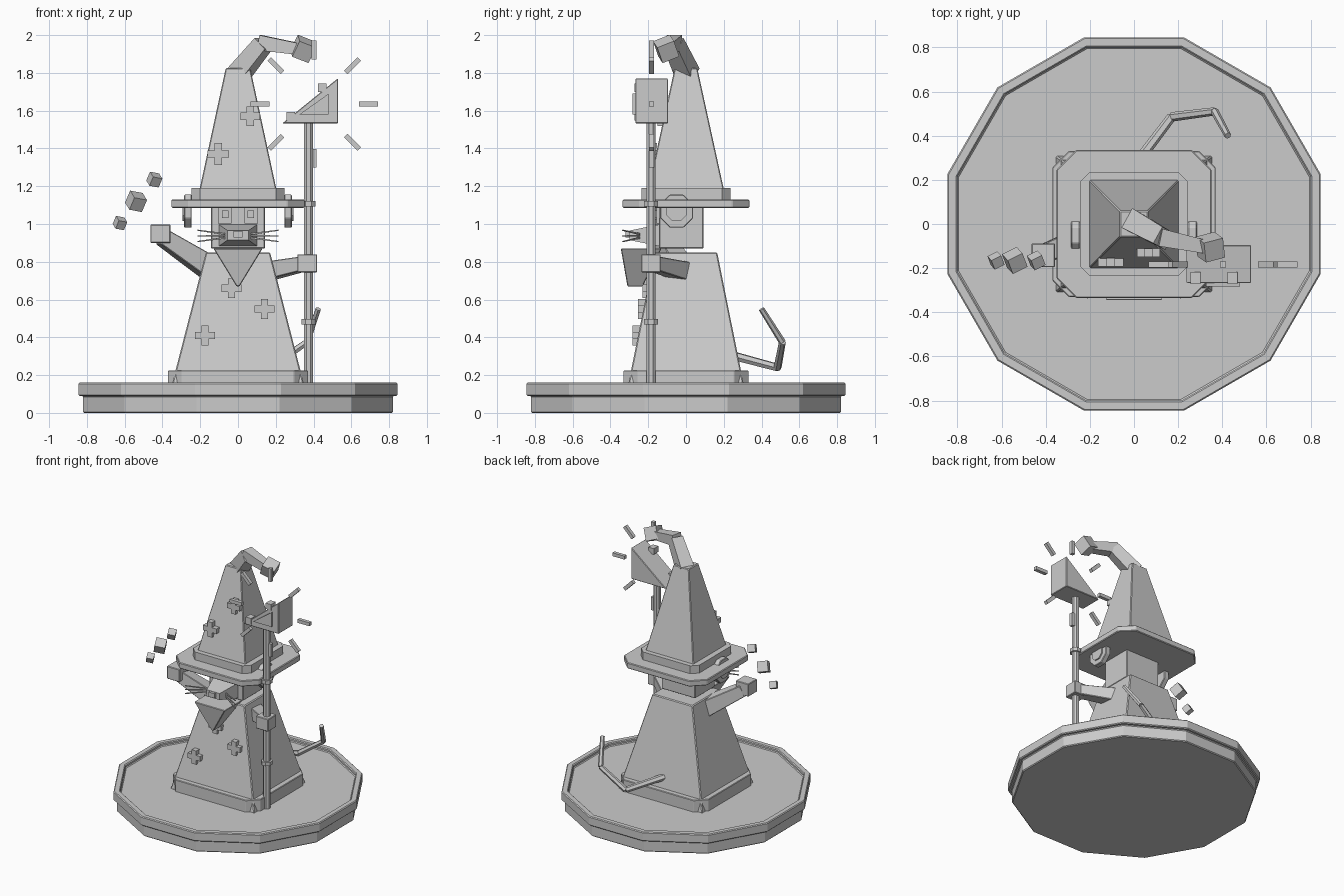
import bpy, bmesh, math
from mathutils import Vector, Matrix

if "Cube" in bpy.data.objects:
    bpy.data.objects.remove(bpy.data.objects["Cube"])

grey = bpy.data.materials.new("plain_grey")
grey.diffuse_color = (0.6, 0.6, 0.6, 1)
grey.use_nodes = True
grey.node_tree.nodes["Principled BSDF"].inputs["Base Color"].default_value = grey.diffuse_color


def finish(name, bm, bevel=0.0):
    bmesh.ops.recalc_face_normals(bm, faces=bm.faces)
    me = bpy.data.meshes.new(name)
    bm.to_mesh(me)
    bm.free()
    me.materials.append(grey)
    ob = bpy.data.objects.new(name, me)
    bpy.context.collection.objects.link(ob)
    if bevel:
        m = ob.modifiers.new("edge", 'BEVEL')
        m.width, m.segments, m.limit_method = bevel, 1, 'ANGLE'
    return ob


def loft(name, rings, bevel=0.0):
    """Solid through equal-length rings of points, capped at both ends."""
    bm = bmesh.new()
    vs = [[bm.verts.new(p) for p in r] for r in rings]
    n = len(vs[0])
    for a, b in zip(vs, vs[1:]):
        for i in range(n):
            j = (i + 1) % n
            bm.faces.new((a[i], a[j], b[j], b[i]))
    bm.faces.new(vs[0][::-1])
    bm.faces.new(vs[-1])
    return finish(name, bm, bevel)


def rect(x, y, z, c=0.0):
    """Rectangle ring at height z, with chamfered corners when c > 0."""
    if not c:
        return [(-x, -y, z), (x, -y, z), (x, y, z), (-x, y, z)]
    return [(c - x, -y, z), (x - c, -y, z), (x, c - y, z), (x, y - c, z),
            (x - c, y, z), (c - x, y, z), (-x, y - c, z), (-x, c - y, z)]


def box(name, centre, size, rot=None, bevel=0.0):
    bm = bmesh.new()
    m = Matrix.Translation(centre) @ (rot or Matrix()) @ Matrix.Diagonal((*size, 1))
    bmesh.ops.create_cube(bm, size=1, matrix=m)
    return finish(name, bm, bevel)


def beam(name, p, q, w0, w1, sides=4, bevel=0.0):
    """Tapered prism from p to q; w0 and w1 are the widths across flats."""
    p, q = Vector(p), Vector(q)
    d = q - p
    k = 1 / (2 * math.cos(math.pi / sides))
    bm = bmesh.new()
    turn = d.to_track_quat('Z', 'Y').to_matrix().to_4x4()
    m = Matrix.Translation((p + q) / 2) @ turn @ Matrix.Rotation(math.pi / sides, 4, 'Z')
    bmesh.ops.create_cone(bm, cap_ends=True, segments=sides, radius1=w0 * k,
                          radius2=w1 * k, depth=d.length, matrix=m)
    return finish(name, bm, bevel)


def dodecagon(apothem, z):
    r = apothem / math.cos(math.pi / 12)
    return [(r * math.cos((i + .5) * math.pi / 6), r * math.sin((i + .5) * math.pi / 6), z)
            for i in range(12)]


# Base with a raised rim around a recessed floor
loft("base", [dodecagon(a, z) for a, z in
              [(.82, 0), (.82, .09), (.845, .09), (.845, .16), (.80, .16), (.80, .135)]], .006)

# Robe and hem
loft("robe", [rect(.355, .31, .13), rect(.17, .165, .85)], .006)
loft("robe_hem", [rect(.37, .33, .13, .075), rect(.37, .33, .225, .075)], .004)

# Hat: brim, band, crown and bent tip
loft("hat_brim", [rect(.352, .335, 1.085, .09), rect(.352, .335, 1.13, .09)], .005)
loft("hat_band", [rect(.245, .235, 1.13, .045), rect(.245, .235, 1.19, .045)])
loft("hat_crown", [rect(.215, .212, 1.13), rect(.065, .06, 1.825)], .005)
beam("hat_bend", (.0, .01, 1.79), (.135, -.065, 1.955), .10, .085)
beam("hat_point", (.115, -.06, 1.96), (.33, -.105, 1.925), .08, .06)
box("hat_bobble", (.345, -.105, 1.927), (.095,) * 3,
    Matrix.Rotation(.45, 4, 'Y') @ Matrix.Rotation(.3, 4, 'X') @ Matrix.Rotation(.25, 4, 'Z'))

# Plus-shaped patches on robe and hat
for i, (x, y, z, s) in enumerate([(-.175, -.262, .41, .105), (.14, -.233, .55, .105),
                                  (-.035, -.21, .66, .105), (-.105, -.173, 1.37, .115),
                                  (.065, -.13, 1.57, .105)]):
    box(f"patch_across_{i}", (x, y, z), (s, .04, .038))
    box(f"patch_upright_{i}", (x, y, z), (.038, .04, s))

# Head, muzzle, nose
box("head", (0, -.025, .985), (.285, .235, .23), bevel=.005)
loft("muzzle", [[(-x, y, a), (x, y, a), (x, y, b), (-x, y, b)] for x, y, a, b in
                [(.105, -.13, .88, 1.0), (.055, -.30, .915, .965)]])
box("nose", (0, -.305, .945), (.05, .03, .035))

# Beard
loft("beard", [[(-.13, -.345, .87), (.13, -.345, .87), (.13, -.13, .87), (-.13, -.13, .87)],
               [(-.008, -.31, .67), (.008, -.31, .67), (.008, -.23, .67), (-.008, -.23, .67)]], .004)

# Eyes, ears and whiskers on both sides
for s, side in ((-1, "left"), (1, "right")):
    box(f"eye_{side}", (s * .07, -.145, 1.045), (.07, .02, .085))
    box(f"pupil_{side}", (s * .067, -.157, 1.052), (.035, .012, .04))
    beam(f"ear_{side}", (s * .245, -.05, 1.068), (s * .285, -.05, 1.068), .175, .175, 8, .004)
    beam(f"ear_inner_{side}", (s * .28, -.05, 1.068), (s * .295, -.05, 1.068), .105, .105, 8)
    for i, dz in enumerate((-.03, 0, .03)):
        beam(f"whisker_{side}_{i}", (s * .06, -.24, .937 + dz * .3),
             (s * .213, -.335, .937 + dz), .009, .006)

# Arms and hands
beam("raised_arm", (-.14, -.03, .76), (-.40, -.13, .93), .12, .085, bevel=.004)
box("raised_hand", (-.411, -.142, .948), (.107, .107, .097), bevel=.004)
beam("staff_arm", (.13, .0, .745), (.35, -.17, .79), .10, .075, bevel=.004)
box("staff_hand", (.367, -.185, .792), (.105, .102, .095), bevel=.004)

# Staff with collars
beam("staff", (.373, -.185, .135), (.373, -.185, 1.54), .048, .048, 8)
for i, z in enumerate((.483, 1.107)):
    beam(f"staff_collar_{i}", (.373, -.185, z - .014), (.373, -.185, z + .014), .075, .075, 8)

# Cheese wedge with a front plate and lumps
def wedge(name, pts, y0, y1, bevel=0.0):
    loft(name, [[(x, y, z) for x, z in pts] for y in (y0, y1)], bevel)

wedge("cheese", [(.235, 1.533), (.53, 1.533), (.53, 1.772)], -.268, -.095, .004)
wedge("cheese_plate", [(.325, 1.58), (.48, 1.58), (.48, 1.69)], -.283, -.26)
for i, (x, z) in enumerate(((.447, 1.722), (.278, 1.57))):
    box(f"cheese_lump_{i}", (x, -.245, z), (.045, .055, .045))

# Glow rays around the cheese
for i in range(8):
    a = i * math.pi / 4
    box(f"ray_{i}", (.403 + .287 * math.cos(a), -.183, 1.635 + .287 * math.sin(a)),
        (.1, .026, .026), Matrix.Rotation(-a, 4, 'Y'))

# Floating sparks above the raised hand
for i, (x, z, s) in enumerate([(-.443, 1.235, .055), (-.54, 1.12, .075), (-.625, 1.005, .05)]):
    box(f"spark_{i}", (x, -.165, z), (s,) * 3,
        Matrix.Rotation(.4, 4, 'Y') @ Matrix.Rotation(.4, 4, 'X') @ Matrix.Rotation(.5, 4, 'Z'))

# Tail
tail = [(0, .26, .30), (.17, .485, .24), (.365, .51, .375), (.425, .40, .55)]
for i, (p, q) in enumerate(zip(tail, tail[1:])):
    beam(f"tail_{i}", p, q, .042 - .005 * i, .037 - .005 * i, 6)
